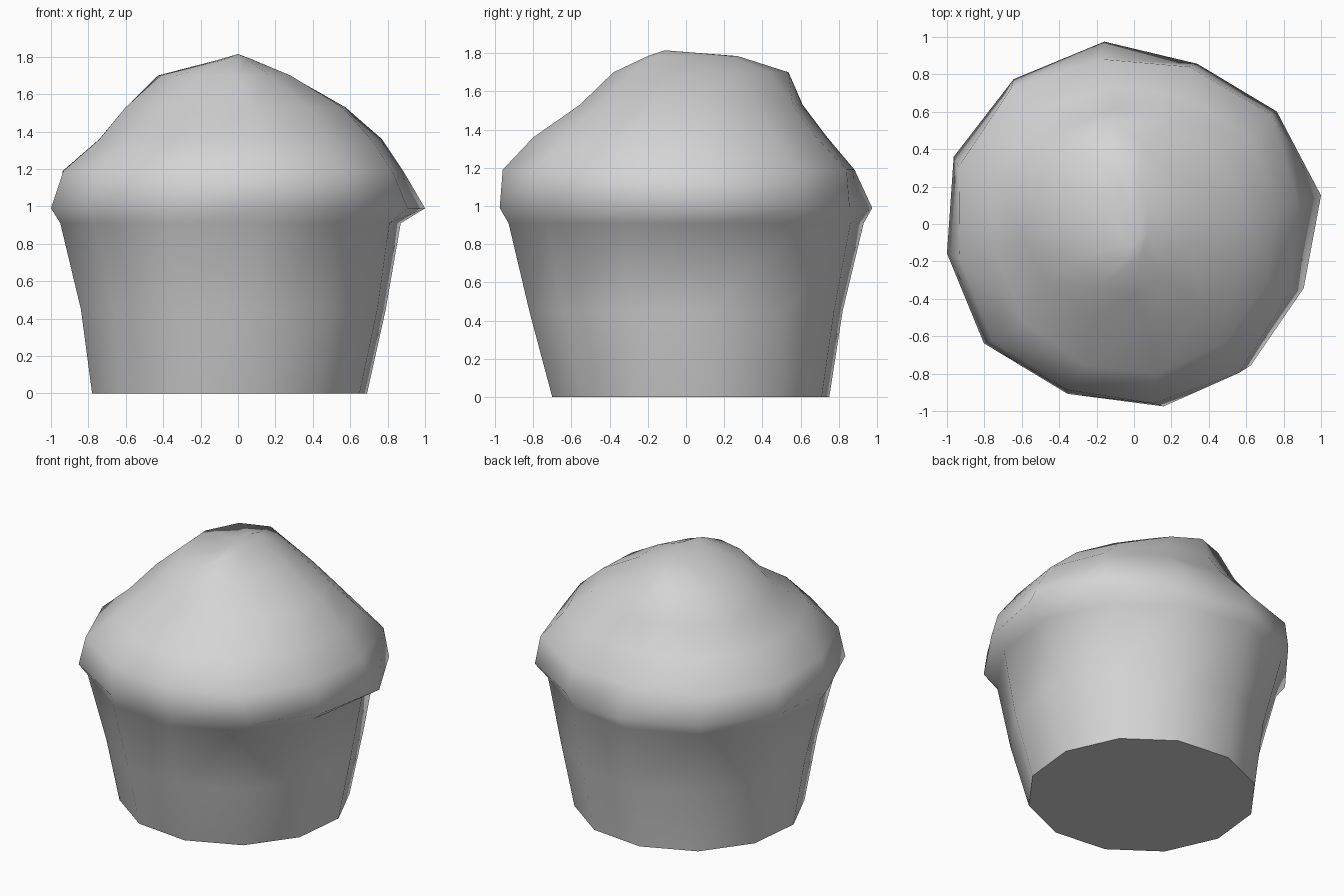
import bpy, bmesh, math

cube = bpy.data.objects.get("Cube")
if cube:
    bpy.data.objects.remove(cube, do_unlink=True)

# Single plain colour
GREY = (0.66, 0.66, 0.66, 1)
grey = bpy.data.materials.new("plain_grey")
grey.use_nodes = True
grey.diffuse_color = GREY
bsdf = next(n for n in grey.node_tree.nodes if n.type == 'BSDF_PRINCIPLED')
bsdf.inputs["Base Color"].default_value = GREY

SIDES = 12
TWIST = math.radians(9)
# Uneven bulge of the dome around its rim, one factor per side
LOBES = (1.0, 0.97, 0.93, 1.0, 1.01, 1.02, 1.0, 1.02, 0.98, 0.995, 0.98, 0.96)
EVEN = (0, 0, 0, 0)

# Each ring: height, left, right, front and back reach, unevenness,
# then fullness of the back left, back right, front right, front left corners
CUP = [
    (0.00, -0.78, 0.69, -0.70, 0.75, 0.0, EVEN),
    (0.45, -0.84, 0.79, -0.82, 0.82, 0.0, EVEN),
    (0.91, -0.95, 0.87, -0.93, 0.93, 0.3, EVEN),
]
DOME = [
    (0.99, -1.00, 1.00, -0.98, 0.975, 1.0, EVEN),
    (1.19, -0.93, 0.85, -0.94, 0.86, 0.6, (0.12, 0.08, 0.01, 0.08)),
    (1.36, -0.74, 0.76, -0.80, 0.72, 0.3, (0.04, 0.08, 0.0, 0.0)),
    (1.53, -0.61, 0.58, -0.55, 0.60, 0.0, (-0.03, 0.06, -0.05, 0.03)),
    (1.70, -0.42, 0.30, -0.38, 0.52, 0.0, (-0.22, 0.12, -0.06, 0.0)),
    (1.785, -0.10, 0.08, -0.20, 0.27, 0.0, (-0.1, 0.0, 0.0, 0.0)),
]
PEAK = (0.0, -0.11, 1.815)


def add_ring(bm, z, x0, x1, y0, y1, uneven, corners):
    ring = []
    fit = 1 / math.cos(TWIST)
    for i, lobe in enumerate(LOBES):
        a = TWIST + math.tau * i / SIDES
        full = corners[i * 4 // SIDES] * abs(math.sin(2 * a))
        r = fit * (1 + uneven * (lobe - 1)) * (1 + full)
        ring.append(bm.verts.new(((x0 + x1) / 2 + r * math.cos(a) * (x1 - x0) / 2,
                                  (y0 + y1) / 2 + r * math.sin(a) * (y1 - y0) / 2, z)))
    return ring


# Cup and dome are one continuous skin
bm = bmesh.new()
rings = [add_ring(bm, *row) for row in CUP + DOME]
for low, high in zip(rings, rings[1:]):
    for i in range(SIDES):
        j = (i + 1) % SIDES
        bm.faces.new((low[i], low[j], high[j], high[i]))

# Peak fan
peak = bm.verts.new(PEAK)
for i in range(SIDES):
    bm.faces.new((rings[-1][i], rings[-1][(i + 1) % SIDES], peak))

# Flat base below smooth sides
for face in bm.faces:
    face.smooth = True
base = bm.faces.new(list(reversed(rings[0])))
base.smooth = False
for edge in base.edges:
    edge.smooth = False

mesh = bpy.data.meshes.new("muffin")
bm.to_mesh(mesh)
bm.free()
mesh.materials.append(grey)
muffin = bpy.data.objects.new("muffin", mesh)
bpy.context.collection.objects.link(muffin)
